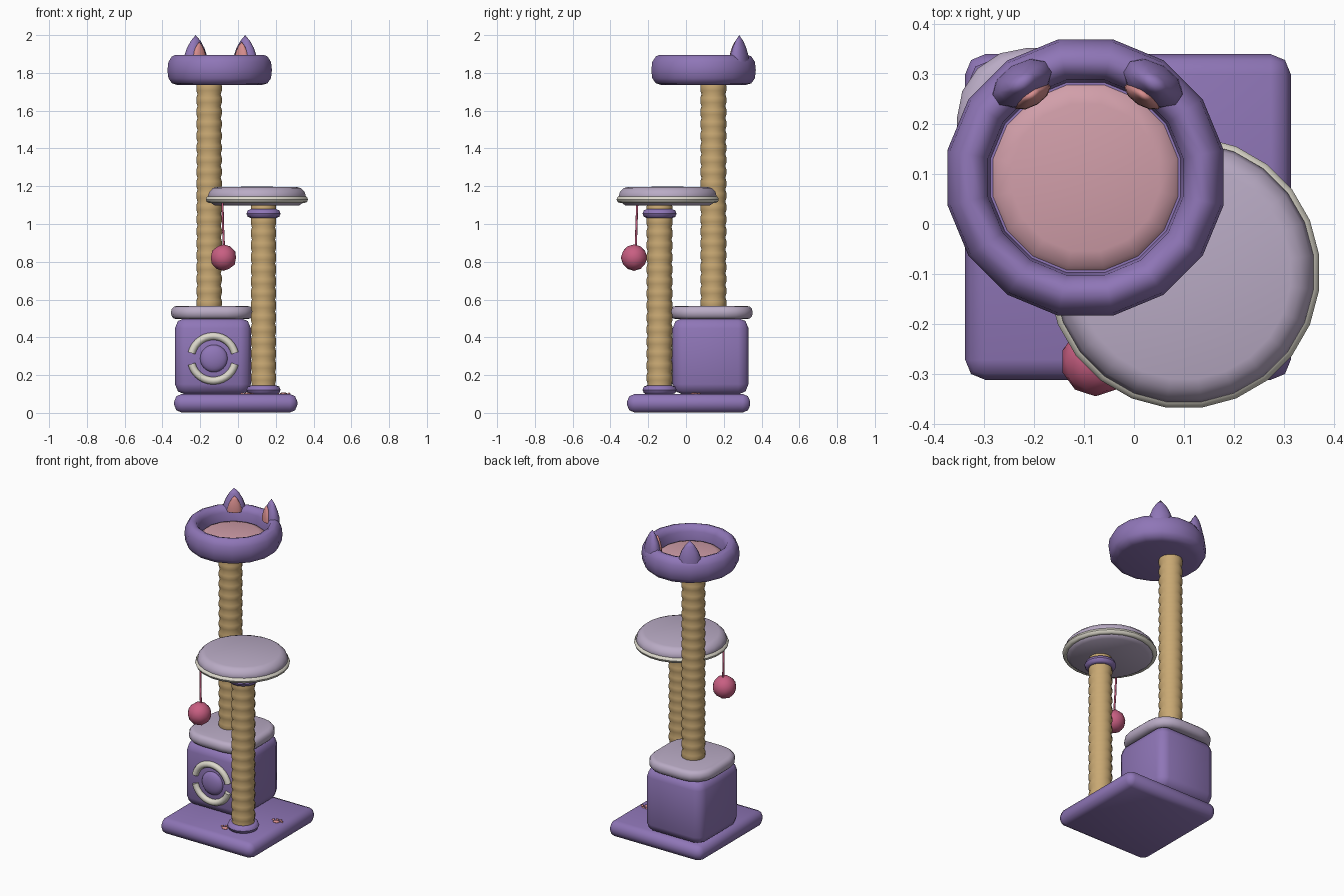
import bpy, bmesh, math
from mathutils import Matrix, Vector

if "Cube" in bpy.data.objects:
    bpy.data.objects.remove(bpy.data.objects["Cube"])


def make_mat(name, rgb):
    m = bpy.data.materials.new(name)
    m.diffuse_color = (*rgb, 1)
    m.use_nodes = True
    m.node_tree.nodes["Principled BSDF"].inputs["Base Color"].default_value = m.diffuse_color
    return m


PURPLE = make_mat("purple_plush", (0.275, 0.181, 0.474))
LAVENDER = make_mat("lavender_cushion", (0.49, 0.41, 0.56))
CREAM = make_mat("cream_trim", (0.72, 0.69, 0.60))
ROPE = make_mat("sisal_rope", (0.578, 0.392, 0.171))
PINK = make_mat("pink_cushion", (0.64, 0.345, 0.40))
BALL = make_mat("rose_toy", (0.578, 0.114, 0.223))
INNER = make_mat("coral_pink", (0.68, 0.27, 0.27))


def finish(name, bm, mat, matrix=Matrix(), angle=40):
    bmesh.ops.recalc_face_normals(bm, faces=bm.faces)
    me = bpy.data.meshes.new(name)
    bm.to_mesh(me)
    bm.free()
    me.transform(matrix)
    me.materials.append(mat)
    ob = bpy.data.objects.new(name, me)
    bpy.context.collection.objects.link(ob)
    bpy.ops.object.select_all(action='DESELECT')
    bpy.context.view_layer.objects.active = ob
    ob.select_set(True)
    bpy.ops.object.shade_smooth_by_angle(angle=math.radians(angle))
    return ob


def lathe(name, profile, n, mat, matrix=Matrix(), angle=40):
    """Revolve (radius, height) points around z, flat edges facing the axes."""
    bm = bmesh.new()
    rings = []
    for r, z in profile:
        if r == 0:
            rings.append([bm.verts.new((0, 0, z))])
        else:
            rings.append([bm.verts.new((r * math.cos((i + .5) * math.tau / n),
                                        r * math.sin((i + .5) * math.tau / n), z)) for i in range(n)])
    for a, b in zip(rings, rings[1:]):
        for i in range(n):
            j = (i + 1) % n
            vs = [a[i % len(a)], a[j % len(a)], b[j % len(b)], b[i % len(b)]]
            bm.faces.new(list(dict.fromkeys(vs)))
    return finish(name, bm, mat, matrix, angle)


def box(name, center, size, mat, bevel, corner=0, segs=2):
    """Box with optional rounded upright corners, then all edges softened."""
    bm = bmesh.new()
    bmesh.ops.create_cube(bm, size=1)
    bmesh.ops.scale(bm, vec=size, verts=bm.verts)
    if corner:
        up = [e for e in bm.edges if abs(e.verts[0].co.z - e.verts[1].co.z) > 1e-4]
        bmesh.ops.bevel(bm, geom=up, offset=corner, segments=4, profile=0.5, affect='EDGES')
        edges = [e for e in bm.edges if abs(e.verts[0].co.z - e.verts[1].co.z) < 1e-4]
    else:
        edges = list(bm.edges)
    bmesh.ops.bevel(bm, geom=edges, offset=bevel, segments=segs, profile=0.5, affect='EDGES')
    return finish(name, bm, mat, Matrix.Translation(center), 50)


def ball(name, center, radii, mat, sub=2):
    bm = bmesh.new()
    bmesh.ops.create_icosphere(bm, subdivisions=sub, radius=1)
    return finish(name, bm, mat, Matrix.Translation(center) @ Matrix.Diagonal((*radii, 1)), 60)


def tube(name, points, radius, mat):
    """Round tube following a list of points."""
    cu = bpy.data.curves.new(name, 'CURVE')
    cu.dimensions = '3D'
    cu.bevel_depth = radius
    cu.bevel_resolution = 2
    cu.use_fill_caps = True
    sp = cu.splines.new('POLY')
    sp.points.add(len(points) - 1)
    for p, co in zip(sp.points, points):
        p.co = (*co, 1)
    cu.materials.append(mat)
    ob = bpy.data.objects.new(name, cu)
    bpy.context.collection.objects.link(ob)
    return ob


def ring_profile(R, r, z, flat=1.0, n=8):
    return [(R + r * math.cos(k * math.tau / n), z + r * flat * math.sin(k * math.tau / n))
            for k in range(n + 1)]


def post(name, x, y, z0, z1):
    """Rope-wrapped post: a stack of rounded coils."""
    coils = round((z1 - z0) / 0.062)
    step = (z1 - z0) / coils
    prof = [(0, z0)]
    for i in range(coils):
        prof += [(r, z0 + (i + t) * step) for r, t in ((.063, 0), (.069, .3), (.069, .7))]
    prof += [(.063, z1), (0, z1)]
    lathe(name, prof, 14, ROPE, Matrix.Translation((x, y, 0)), 50)


# Base board
box("base_board", (-.012, .014, .051), (.652, .652, .098), PURPLE, .04)

# House with a padded roof
box("house", (-.133, .13, .30), (.402, .402, .405), PURPLE, .055)
box("house_roof_cushion", (-.137, .135, .531), (.435, .435, .07), LAVENDER, .03, corner=.14, segs=3)

# Doorway: two cream arcs around a rounded plush centre
for label, start in (("upper", 14), ("lower", 194)):
    arc = [(-.131 + .118 * math.cos(math.radians(start + 152 * k / 14)), -.075,
            .288 + .118 * math.sin(math.radians(start + 152 * k / 14))) for k in range(15)]
    tube(label + "_door_trim", arc, .02, CREAM)
ball("door_centre", (-.128, -.07, .288), (.073, .03, .073), PURPLE, 3)

# Rope posts and collars
post("rear_post", -.153, .145, .55, 1.75)
post("front_post", .135, -.14, .09, 1.11)
for label, z in (("lower", .122), ("upper", 1.055)):
    lathe(label + "_post_collar", ring_profile(.068, .024, z), 16, PURPLE,
          Matrix.Translation((.135, -.14, 0)), 60)

# Round platform with cream piping
at_platform = Matrix.Translation((.10, -.097, 0))
lathe("platform_cushion", [(0, 1.098), (.225, 1.098), (.25, 1.115), (.262, 1.145), (.255, 1.17),
                           (.235, 1.19), (.215, 1.196), (0, 1.198)], 24, LAVENDER, at_platform)
lathe("platform_piping", ring_profile(.254, .019, 1.13), 24, CREAM, at_platform, 60)

# Hanging toy
tube("toy_string", [(-.082, -.258, 1.11), (-.08, -.262, 1.0), (-.074, -.266, .87)], .006, BALL)
ball("toy_ball", (-.077, -.275, .822), (.07, .07, .07), BALL)

# Bed on top
at_bed = Matrix.Translation((-.097, .093, 0))
lathe("bed_rim", [(0, 1.735), (.225, 1.735), (.258, 1.745), (.277, 1.772), (.282, 1.815), (.277, 1.858),
                  (.258, 1.887), (.237, 1.896), (.215, 1.888), (.199, 1.86), (.194, 1.80), (0, 1.80)],
      16, PURPLE, at_bed, 50)
lathe("bed_cushion", [(0, 1.822), (.15, 1.82), (.18, 1.812), (.193, 1.795), (0, 1.79)], 16, PINK, at_bed)

# Ears: flattened pointed domes turned towards the bed centre
EAR = [(0, 0), (1, 0), (.95, .25), (.74, .52), (.42, .78), (0, 1)]
for label, s in (("left", -1), ("right", 1)):
    turn = Matrix.Rotation(-s * math.radians(32), 4, 'Z')
    for part, d, w, t, z, h, mat in (("ear", .136, .068, .042, 1.86, .14, PURPLE),
                                     ("inner_ear", .11, .043, .022, 1.865, .10, INNER)):
        pos = Vector((-.093 + s * .131, .282, z))
        if part == "inner_ear":
            pos += Vector((-s * .019, -.024, 0))
        m = Matrix.Translation(pos) @ turn @ Matrix.Diagonal((w, t, h, 1))
        lathe(label + "_" + part, EAR, 10, mat, m, 60)

# Paw prints on the base
for label, x, y in (("front", .05, -.2), ("side", .24, .04)):
    ball(label + "_paw_pad", (x, y, .101), (.02, .017, .007), INNER)
    for k, a in enumerate((25, 70, 110, 155)):
        a = math.radians(a)
        ball(f"{label}_paw_toe_{k + 1}", (x + .032 * math.cos(a), y + .03 * math.sin(a), .101),
             (.009, .009, .007), INNER, 1)
